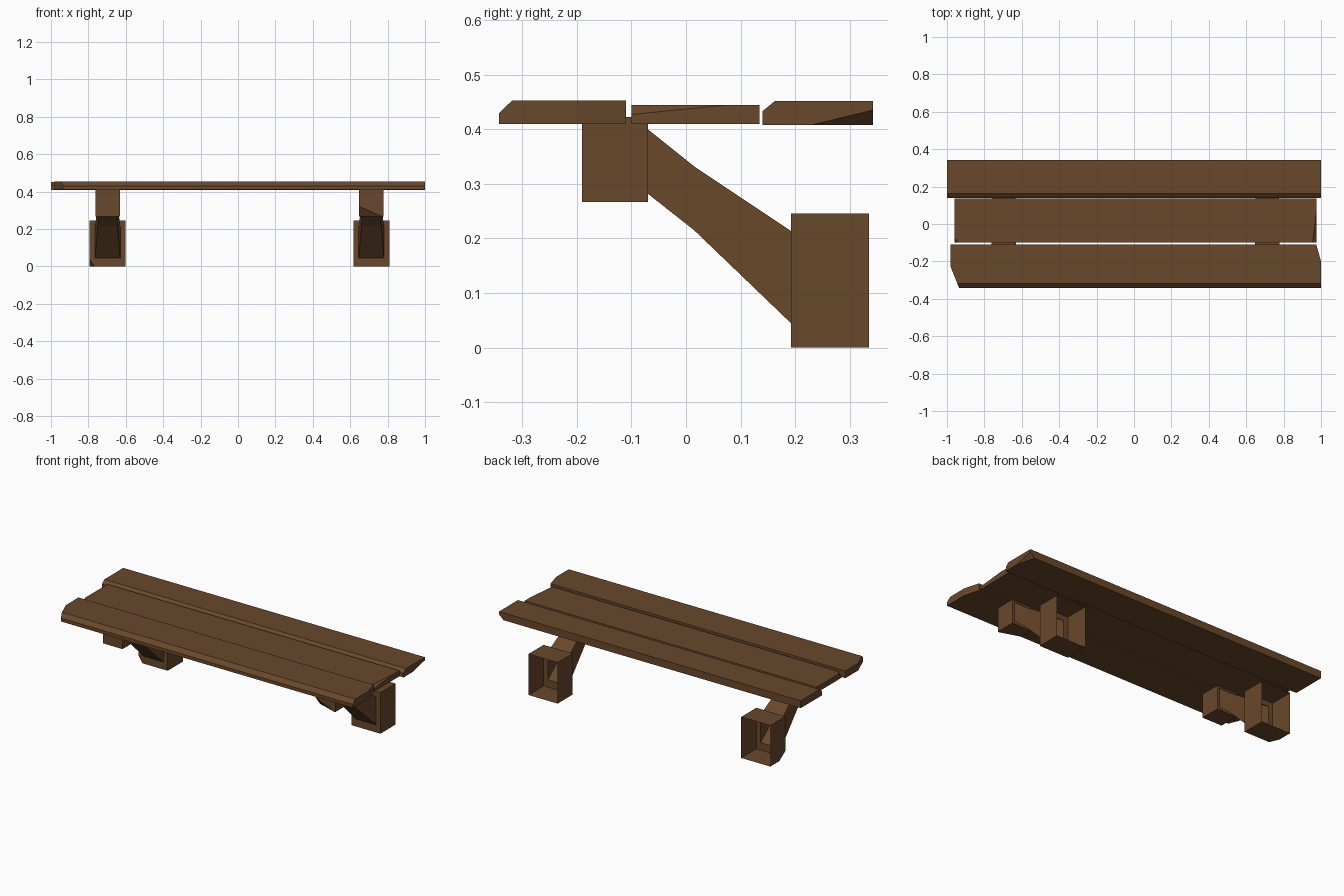
import bpy, bmesh
from mathutils import Vector

if "Cube" in bpy.data.objects:
    bpy.data.objects.remove(bpy.data.objects["Cube"])

wood = bpy.data.materials.new("brown_wood")
wood.diffuse_color = (0.14, 0.065, 0.024, 1)
wood.use_nodes = True
wood.node_tree.nodes["Principled BSDF"].inputs["Base Color"].default_value = wood.diffuse_color


def finish(bm, name):
    bmesh.ops.recalc_face_normals(bm, faces=bm.faces)
    me = bpy.data.meshes.new(name)
    bm.to_mesh(me)
    bm.free()
    me.materials.append(wood)
    ob = bpy.data.objects.new(name, me)
    bpy.context.collection.objects.link(ob)


def chip(bm, corner, a, b, c):
    """Slice off the corner lying beyond the plane a-b-c and cap the cut."""
    a, b, c, corner = map(Vector, (a, b, c, corner))
    n = (b - a).cross(c - a).normalized()
    if n.dot(corner - a) < 0:
        n.negate()
    res = bmesh.ops.bisect_plane(bm, geom=bm.verts[:] + bm.edges[:] + bm.faces[:],
                                 plane_co=a, plane_no=n, dist=1e-5, clear_outer=True)
    edges = [e for e in res["geom_cut"] if isinstance(e, bmesh.types.BMEdge)]
    bmesh.ops.contextual_create(bm, geom=edges)


def plank(name, outline, z0, z1, chips):
    bm = bmesh.new()
    face = bm.faces.new([bm.verts.new((x, y, z0)) for x, y in outline])
    ext = bmesh.ops.extrude_face_region(bm, geom=[face], use_keep_orig=True)
    for v in ext["geom"]:
        if isinstance(v, bmesh.types.BMVert):
            v.co.z = z1
    bmesh.ops.recalc_face_normals(bm, faces=bm.faces)
    for args in chips:
        chip(bm, *args)
    finish(bm, name)


# Seat planks with worn edges and corners
plank("front_plank",
      [(-0.98, -0.11), (-0.98, -0.23), (-0.935, -0.342), (1, -0.342), (1, -0.2), (0.975, -0.11)],
      0.41, 0.453,
      [((0, -0.342, 0.453), (-1, -0.342, 0.43), (1, -0.342, 0.43), (0, -0.318, 0.453))])
plank("middle_plank",
      [(-0.96, -0.1), (0.975, -0.1), (0.975, 0.135), (-0.96, 0.135)], 0.41, 0.444,
      [((0.975, -0.1, 0.444), (0.975, -0.1, 0.427), (0.975, 0.07, 0.444), (0.955, -0.1, 0.444)),
       ((-0.96, -0.1, 0.444), (-0.96, -0.075, 0.444), (-0.935, -0.1, 0.444), (-0.96, -0.1, 0.42))])
plank("back_plank",
      [(-1, 0.14), (1, 0.14), (1, 0.342), (-1, 0.342)], 0.408, 0.452,
      [((0, 0.14, 0.452), (-1, 0.14, 0.433), (1, 0.14, 0.433), (0, 0.163, 0.452)),
       ((1, 0.342, 0.408), (0.97, 0.342, 0.408), (1, 0.23, 0.408), (1, 0.342, 0.435))])

# Leg sections: y, half width, bottom z, top z (hollow foot, strut, top block)
SECTIONS = [(0.335, 0.0965, 0, 0.246), (0.192, 0.0965, 0, 0.246),
            (0.192, 0.0675, 0.045, 0.214), (0.015, 0.053, 0.215, 0.332),
            (-0.07, 0.05, 0.282, 0.40), (-0.07, 0.065, 0.267, 0.422),
            (-0.19, 0.065, 0.267, 0.422)]


def leg(name, cx, args):
    bm = bmesh.new()
    rings = [[bm.verts.new((cx + sx * w, y, z))
              for sx, z in ((-1, z0), (1, z0), (1, z1), (-1, z1))]
             for y, w, z0, z1 in SECTIONS]
    for r, s in zip(rings, rings[1:]):
        for i in range(4):
            j = (i + 1) % 4
            bm.faces.new((r[i], r[j], s[j], s[i]))
    bm.faces.new(rings[-1])
    bmesh.ops.recalc_face_normals(bm, faces=bm.faces)
    chip(bm, *args)
    finish(bm, name)


# Legs, open at the back of the foot
leg("left_leg", -0.697, ((-0.7935, 0.192, 0), (-0.7935, 0.192, 0.04),
                         (-0.768, 0.192, 0), (-0.7935, 0.25, 0)))
leg("right_leg", 0.713, ((0.648, -0.19, 0.267), (0.648, -0.19, 0.32),
                         (0.77, -0.19, 0.267), (0.648, -0.15, 0.267)))
